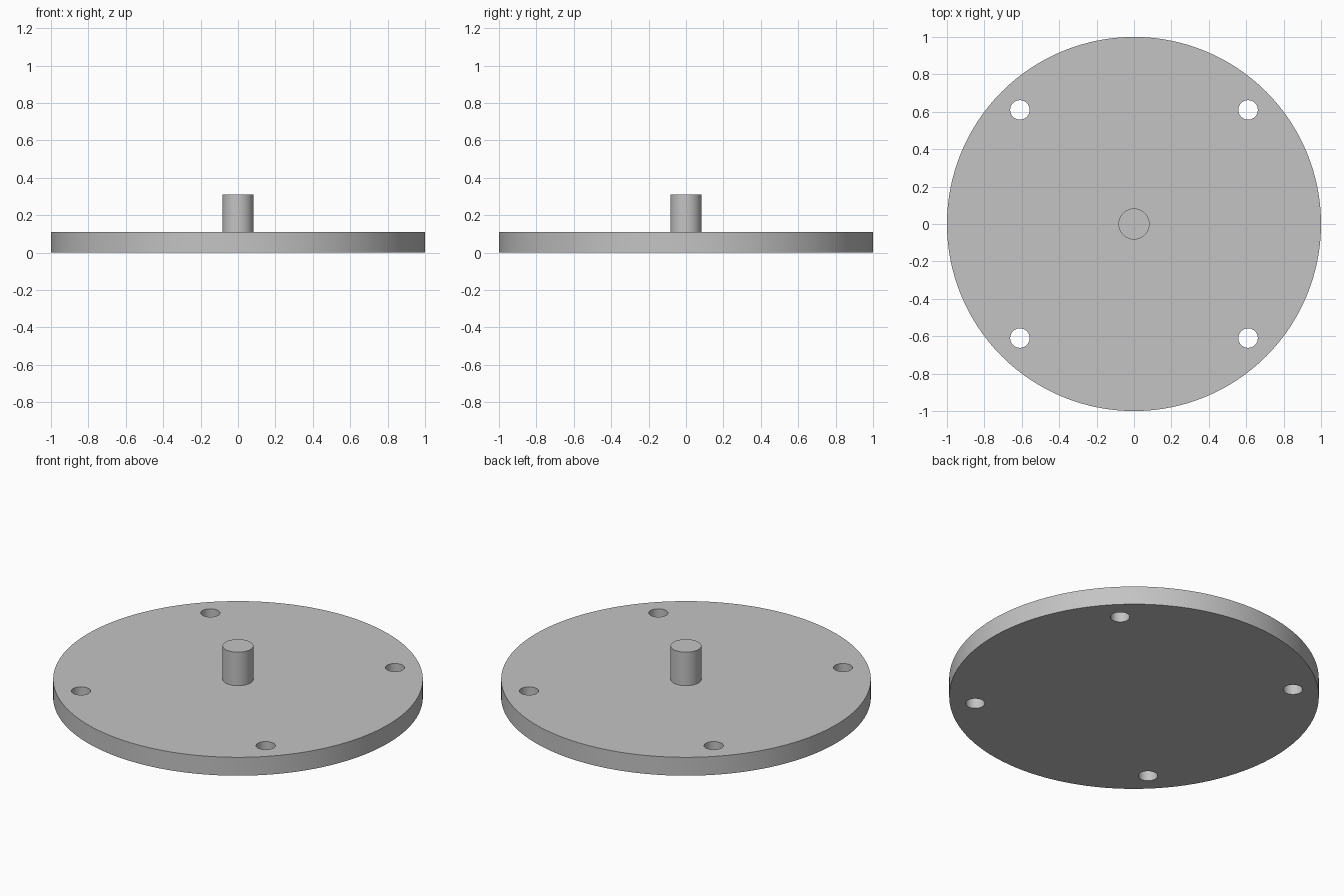
import bpy
import math

cube = bpy.data.objects.get("Cube")
if cube:
    bpy.data.objects.remove(cube, do_unlink=True)

PLATE_TOP = 0.11
PIN_TOP = 0.31
HOLE_OFFSET = 0.61

# Single grey finish
grey = bpy.data.materials.new("light_grey")
grey.use_nodes = True
colour = (0.55, 0.55, 0.55, 1)
grey.diffuse_color = colour
grey.node_tree.nodes["Principled BSDF"].inputs["Base Color"].default_value = colour


def cylinder(name, radius, bottom, top, x=0, y=0, sides=64):
    bpy.ops.mesh.primitive_cylinder_add(
        vertices=sides, radius=radius, depth=top - bottom,
        location=(x, y, (bottom + top) / 2))
    obj = bpy.context.object
    obj.name = name
    obj.data.materials.append(grey)
    return obj


def activate(obj):
    bpy.ops.object.select_all(action="DESELECT")
    obj.select_set(True)
    bpy.context.view_layer.objects.active = obj


# Round base plate
plate = cylinder("base_plate", 1, 0, PLATE_TOP, sides=128)

# Four through holes near the rim
for x in (-HOLE_OFFSET, HOLE_OFFSET):
    for y in (-HOLE_OFFSET, HOLE_OFFSET):
        cutter = cylinder("hole_cutter", 0.052, -0.1, PLATE_TOP + 0.1, x, y, sides=48)
        cutter.hide_render = True
        activate(plate)
        cut = plate.modifiers.new("hole", "BOOLEAN")
        cut.operation = "DIFFERENCE"
        cut.solver = "EXACT"
        cut.object = cutter
        bpy.ops.object.modifier_apply(modifier=cut.name)
        bpy.data.objects.remove(cutter, do_unlink=True)

# Central pin standing on the plate
pin = cylinder("centre_pin", 0.083, PLATE_TOP, PIN_TOP)

for part in (plate, pin):
    activate(part)
    bpy.ops.object.shade_smooth_by_angle(angle=math.radians(30))
